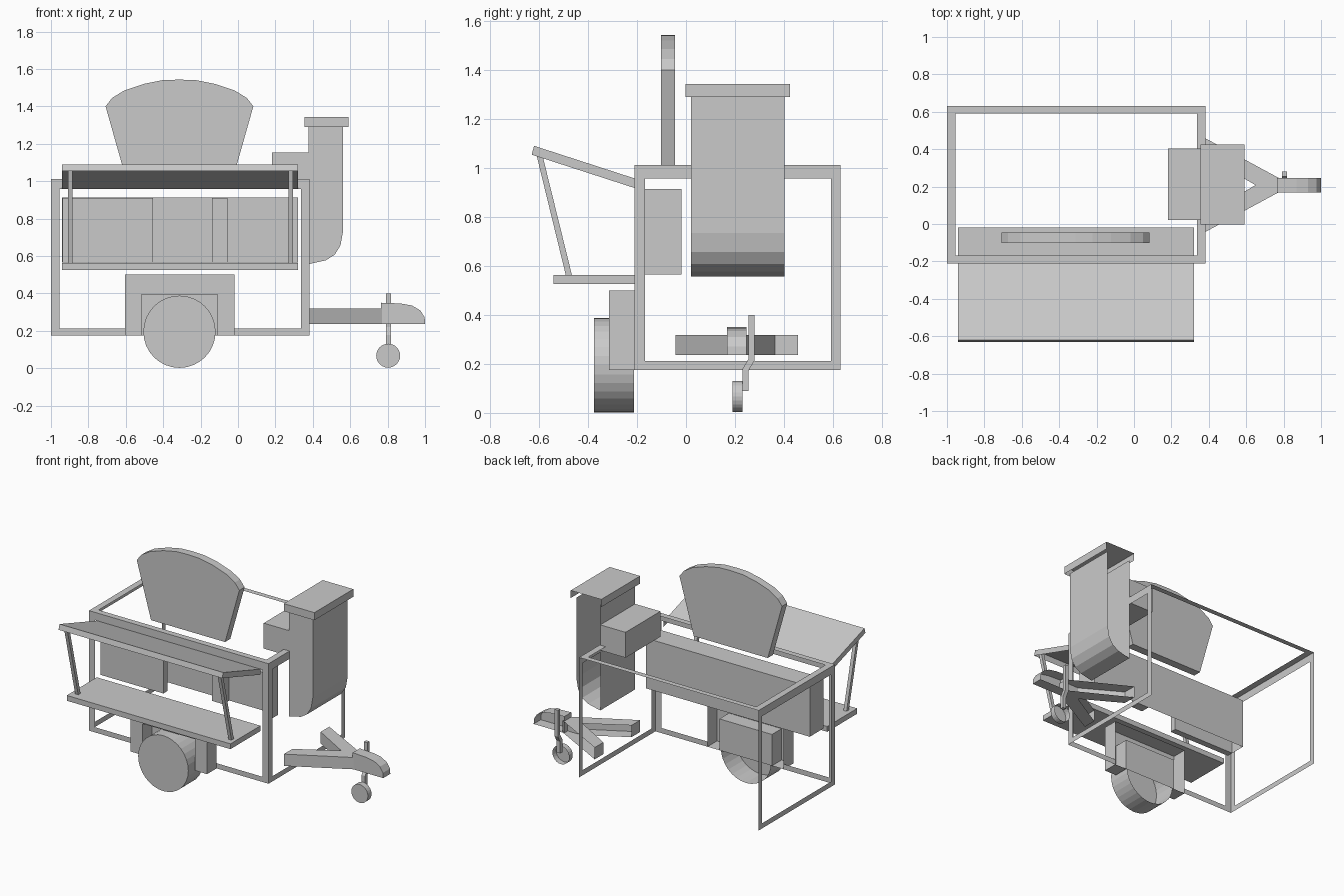
import bpy
import bmesh
import math
from mathutils import Vector

cube = bpy.data.objects.get("Cube")
if cube:
    bpy.data.objects.remove(cube, do_unlink=True)

GREY = (0.59, 0.59, 0.59, 1.0)
mat = bpy.data.materials.new("plain grey")
mat.use_nodes = True
mat.diffuse_color = GREY
for node in mat.node_tree.nodes:
    if node.type == 'BSDF_PRINCIPLED':
        node.inputs["Base Color"].default_value = GREY


def finish(name, bm, open_sides=""):
    """Turn a bmesh into an object, leaving out faces that look towards open_sides."""
    bmesh.ops.recalc_face_normals(bm, faces=bm.faces)
    for side in open_sides.split():
        way = Vector([(a == side[1]) * (1 if side[0] == '+' else -1) for a in 'xyz'])
        gone = [f for f in bm.faces if f.normal.dot(way) > 0.8]
        bmesh.ops.delete(bm, geom=gone, context='FACES')
    mesh = bpy.data.meshes.new(name)
    bm.to_mesh(mesh)
    bm.free()
    mesh.materials.append(mat)
    obj = bpy.data.objects.new(name, mesh)
    bpy.context.scene.collection.objects.link(obj)


def prism(name, points, axis, lo, hi, open_sides=""):
    """Extrude a closed 2D profile along an axis from lo to hi."""
    place = {'x': lambda p: (lo, p[0], p[1]),
             'y': lambda p: (p[0], lo, p[1]),
             'z': lambda p: (p[0], p[1], lo)}[axis]
    step = Vector([(hi - lo) * (a == axis) for a in 'xyz'])
    bm = bmesh.new()
    face = bm.faces.new([bm.verts.new(place(p)) for p in points])
    ext = bmesh.ops.extrude_face_region(bm, geom=[face], use_keep_orig=True)
    verts = [v for v in ext["geom"] if isinstance(v, bmesh.types.BMVert)]
    bmesh.ops.translate(bm, verts=verts, vec=step)
    finish(name, bm, open_sides)


def corners(u, v):
    return [(u[0], v[0]), (u[1], v[0]), (u[1], v[1]), (u[0], v[1])]


def box(name, x, y, z, open_sides=""):
    prism(name, corners(x, y), 'z', *z, open_sides)


def sheets(name, place, rects):
    """Flat strips without thickness."""
    bm = bmesh.new()
    for u, v in rects:
        bm.faces.new([bm.verts.new(place(*p)) for p in corners(u, v)])
    finish(name, bm)


def disc(name, x, z, radius, y, sides=32):
    ring = [(x + radius * math.cos(math.tau * i / sides),
             z + radius * math.sin(math.tau * i / sides)) for i in range(sides)]
    prism(name, ring, 'y', *y, "+y")


# Open frame of flat strips on the front, the two ends and the top
X0, X1, Y0, Y1, Z0, Z1 = -1.0, 0.382, -0.21, 0.63, 0.176, 1.011
LOW, HIGH = (Z0, 0.212), (0.957, Z1)
INNER_X, INNER_Y = (X0 + 0.045, X1 - 0.045), (Y0 + 0.042, Y1 - 0.038)
WHEEL_BOX_X = (-0.605, -0.018)
for side, x in (("right", X0), ("left", X1)):
    sheets(f"{side}_frame", lambda y, z, x=x: (x, y, z), [
        ((Y0, INNER_Y[0]), (Z0, Z1)), ((INNER_Y[1], Y1), (Z0, Z1)),
        (INNER_Y, LOW), (INNER_Y, HIGH)])
sheets("front_frame", lambda x, z: (x, Y0, z), [
    ((X0, INNER_X[0]), (Z0, Z1)), ((INNER_X[1], X1), (Z0, Z1)), (INNER_X, HIGH),
    ((INNER_X[0], WHEEL_BOX_X[0]), LOW), ((WHEEL_BOX_X[1], INNER_X[1]), LOW)])
sheets("top_frame", lambda x, y: (x, y, Z1), [
    ((X0, INNER_X[0]), (Y0, Y1)), ((INNER_X[1], X1), (Y0, Y1)),
    (INNER_X, (Y0, INNER_Y[0])), (INNER_X, (INNER_Y[1], Y1))])

# Counter cabinet, open below and in front, with a door and a divider
CX, CZ = (-0.94, 0.32), (0.565, 0.914)
box("counter_cabinet", CX, (-0.17, -0.018), CZ, "-y -z")
box("counter_door", (-0.938, -0.455), (-0.17, -0.125), (CZ[0], 0.91))
box("counter_divider", (-0.14, -0.055), (-0.085, -0.02), (CZ[0], 0.91))

# Fold-down shelf
box("serving_shelf", CX, (-0.54, -0.21), (0.526, 0.563))

# Hollow awning with a front lip, side flanges and struts
prism("awning", [(-0.62, 1.09), (-0.63, 1.054), (-0.21, 0.918), (-0.21, 0.957)],
      'x', *CX, "+y -z")
for side, x in (("right", -0.91), ("left", 0.27)):
    prism(f"awning_{side}_strut", [(-0.612, 1.06), (-0.588, 1.06), (-0.465, 0.56), (-0.49, 0.56)],
          'x', x, x + 0.024)

# Fan-shaped sign board
half = [(0.285, 1.011), (0.395, 1.4), (0.36, 1.445), (0.295, 1.485), (0.19, 1.52), (0.09, 1.54)]
fan = half + [(0, 1.543)] + [(-x, z) for x, z in reversed(half)]
prism("sign_board", [(x - 0.313, z) for x, z in fan], 'y', -0.102, -0.045)

# Chimney with curved foot, cap and side duct, open at the back
foot = [(0.38, 0.557), (0.47, 0.577), (0.517, 0.607), (0.548, 0.657), (0.562, 0.735)]
prism("chimney", foot + [(0.562, 1.292), (0.377, 1.292), (0.377, 0.557)],
      'y', 0.02, 0.403, "+y +z")
box("chimney_cap", (0.355, 0.59), (-0.003, 0.425), (1.29, 1.343), "+y -z")
box("chimney_duct", (0.183, 0.377), (0.021, 0.403), (0.975, 1.152), "+x")

# Wheel box with a pocket for the road wheel
ax, az = (-0.515, -0.11), 0.394
arch = [(WHEEL_BOX_X[0], Z0), (WHEEL_BOX_X[0], 0.5), (WHEEL_BOX_X[1], 0.5),
        (WHEEL_BOX_X[1], Z0), (ax[1], Z0), (ax[1], az), (ax[0], az), (ax[0], Z0)]
prism("wheel_box", arch, 'y', -0.315, Y0, "+y")
sheets("wheel_pocket_back", lambda x, z: (x, Y0, z), [(ax, (Z0, az))])
disc("road_wheel", -0.313, 0.195, 0.193, (-0.375, -0.212))

# Drawbar: two converging beams, the back one open on its outer side
MID = 0.208
beam = [(0.382, 0.155), (0.382, 0.25), (0.78, 0.035), (0.78, 0.0), (0.65, 0.0)]
for side, s in (("back", 1), ("front", -1)):
    prism(f"{side}_drawbar", [(x, MID + s * y) for x, y in beam], 'z', 0.236, 0.318, "+y")

# Coupler and jockey wheel
coupler = [(0.765, 0.236), (0.765, 0.35), (0.87, 0.346), (0.93, 0.335),
           (0.975, 0.309), (0.998, 0.272), (1.0, 0.236)]
prism("coupler", coupler, 'y', 0.168, 0.246, "+y")
post = [(0.255, 0.4), (0.28, 0.4), (0.28, 0.215), (0.255, 0.172), (0.255, 0.09),
        (0.23, 0.09), (0.23, 0.178), (0.255, 0.22)]
prism("jockey_post", post, 'x', 0.79, 0.817)
disc("jockey_wheel", 0.803, 0.067, 0.064, (0.19, 0.23), 24)
